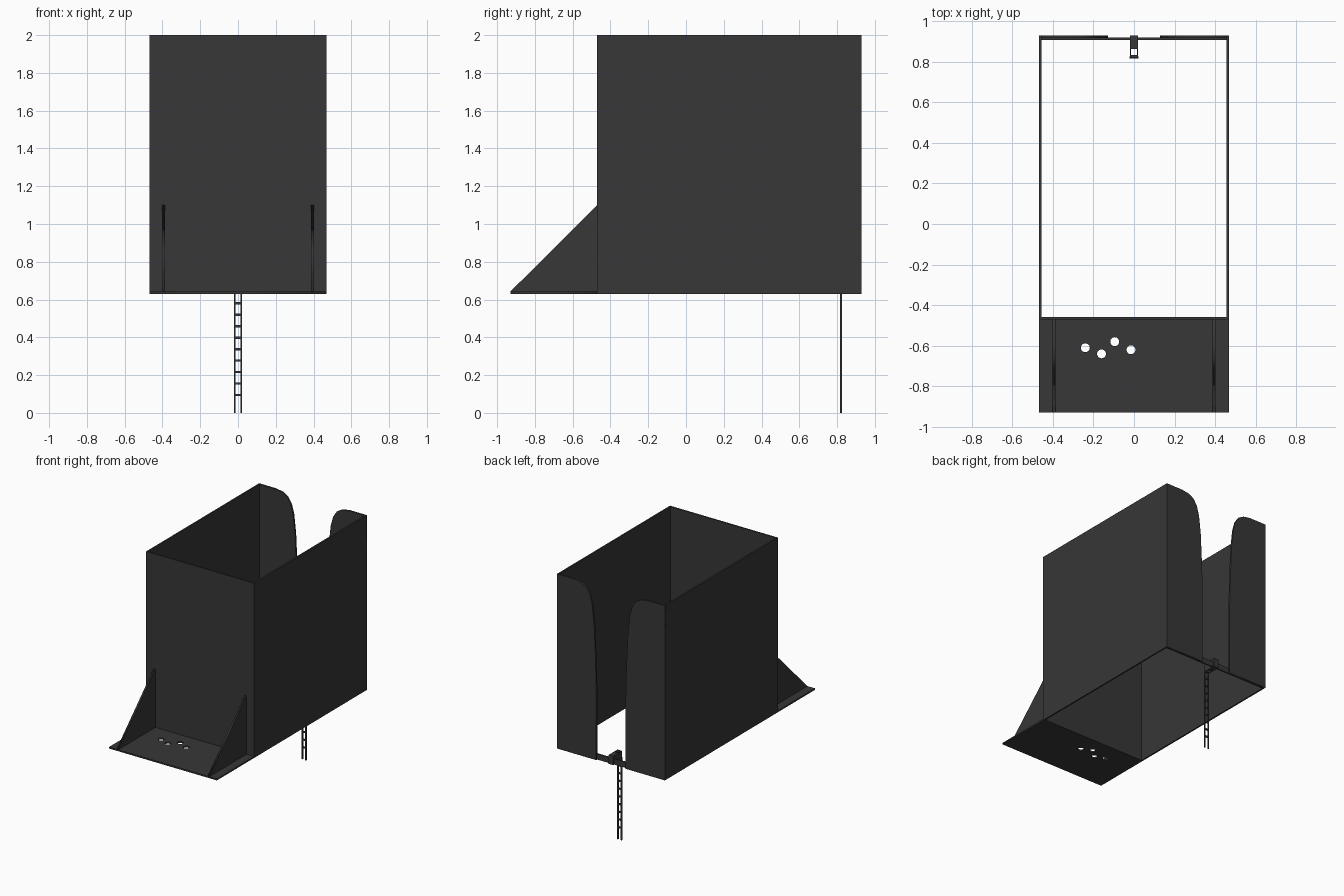
import bpy
from math import cos, sin, pi
from mathutils import Matrix

if "Cube" in bpy.data.objects:
    bpy.data.objects.remove(bpy.data.objects["Cube"], do_unlink=True)

GREY = (0.038, 0.038, 0.038, 1)
mat = bpy.data.materials.new("charcoal plastic")
mat.use_nodes = True
mat.diffuse_color = GREY
mat.node_tree.nodes["Principled BSDF"].inputs["Base Color"].default_value = GREY

HALF_W, FRONT, BACK = 0.468, -0.47, 0.93
BASE, TOP, WALL = 0.63, 2.0, 0.012


def box(name, lo, hi):
    """Axis-aligned block between two corners."""
    size = [b - a for a, b in zip(lo, hi)]
    mid = [(a + b) / 2 for a, b in zip(lo, hi)]
    bpy.ops.mesh.primitive_cube_add(size=1)
    ob = bpy.context.object
    ob.name = name
    ob.data.transform(Matrix.Translation(mid) @ Matrix.Diagonal((*size, 1)))
    ob.data.materials.append(mat)
    return ob


def plate(name, loops, thickness, matrix):
    """Flat plate from an outline; any further loops become holes."""
    curve = bpy.data.curves.new(name, "CURVE")
    curve.dimensions = "2D"
    curve.fill_mode = "BOTH"
    curve.extrude = thickness / 2
    for loop in loops:
        spline = curve.splines.new("POLY")
        spline.points.add(len(loop) - 1)
        spline.use_cyclic_u = True
        for point, (u, v) in zip(spline.points, loop):
            point.co = (u, v, 0, 1)
    ob = bpy.data.objects.new(name, curve)
    bpy.context.collection.objects.link(ob)
    bpy.ops.object.select_all(action="DESELECT")
    ob.select_set(True)
    bpy.context.view_layer.objects.active = ob
    bpy.ops.object.convert(target="MESH")
    ob = bpy.context.object
    ob.data.transform(matrix)
    ob.data.materials.clear()
    ob.data.materials.append(mat)
    return ob


# Front wall and the two side walls of the open box
box("front_wall", (-HALF_W, FRONT, BASE), (HALF_W, FRONT + WALL, TOP))
for side, label in ((1, "left"), (-1, "right")):
    xs = sorted((side * HALF_W, side * (HALF_W - WALL)))
    box(label + "_wall", (xs[0], FRONT, BASE), (xs[1], BACK, TOP))

# Back panels with a rounded, leaning inner edge (x, drop from the top)
edge = [(0.32, 0), (0.26, 0.01), (0.215, 0.035), (0.183, 0.085), (0.163, 0.16),
        (0.147, 0.3), (0.135, 0.55), (0.128, 0.8)]
outline = [(HALF_W, BASE), (HALF_W, TOP)]
outline += [(x, TOP - drop) for x, drop in edge] + [(edge[-1][0], BASE)]
upright = Matrix.Translation((0, BACK - 0.007, 0)) @ Matrix.Rotation(pi / 2, 4, "X")
for side, label in ((1, "left"), (-1, "right")):
    plate(label + "_back_panel", [[(side * x, z) for x, z in outline]], 0.014, upright)

# Strip joining the back panels at the bottom
box("back_strip", (-HALF_W + WALL, 0.908, BASE), (HALF_W - WALL, 0.918, BASE + 0.045))

# Front shelf with four round holes
SHELF_FRONT, SHELF_T, HOLE_R = -0.93, 0.012, 0.022
rim = [(-HALF_W, SHELF_FRONT), (HALF_W, SHELF_FRONT), (HALF_W, FRONT), (-HALF_W, FRONT)]
centres = [(-0.24, -0.61), (-0.16, -0.64), (-0.095, -0.58), (-0.015, -0.62)]
holes = [[(cx + HOLE_R * cos(k * pi / 12), cy + HOLE_R * sin(k * pi / 12))
          for k in range(24)] for cx, cy in centres]
plate("front_shelf", [rim] + holes, SHELF_T,
      Matrix.Translation((0, 0, BASE + SHELF_T / 2)))

# Triangular gussets bracing the shelf against the front wall
triangle = [(SHELF_FRONT, BASE + SHELF_T), (FRONT, BASE + SHELF_T), (FRONT, 1.1)]
to_side = Matrix(((0, 0, 1, 0), (1, 0, 0, 0), (0, 1, 0, 0), (0, 0, 0, 1)))
for side, label in ((1, "left"), (-1, "right")):
    plate(label + "_gusset", [triangle], 0.015,
          Matrix.Translation((side * 0.395, 0, 0)) @ to_side)

# Clip head: solid block at the back, square eye at the front
HEAD_TOP = 0.70
box("clip_block", (-0.02, 0.863, BASE), (0.02, BACK, HEAD_TOP))
box("clip_eye_front", (-0.02, 0.82, BASE), (0.02, 0.832, HEAD_TOP))
for side, label in ((1, "left"), (-1, "right")):
    xs = sorted((side * 0.015, side * 0.02))
    box(label + "_clip_eye_side", (xs[0], 0.832, BASE), (xs[1], 0.863, HEAD_TOP))

# Hanging ladder strap
for side, label in ((1, "left"), (-1, "right")):
    xs = sorted((side * 0.012, side * 0.021))
    box(label + "_strap_rail", (xs[0], 0.815, 0), (xs[1], 0.826, BASE + 0.02))
for i in range(9):
    z = 0.095 + i * 0.0606
    box("strap_rung", (-0.02, 0.816, z - 0.006), (0.02, 0.825, z + 0.006))
